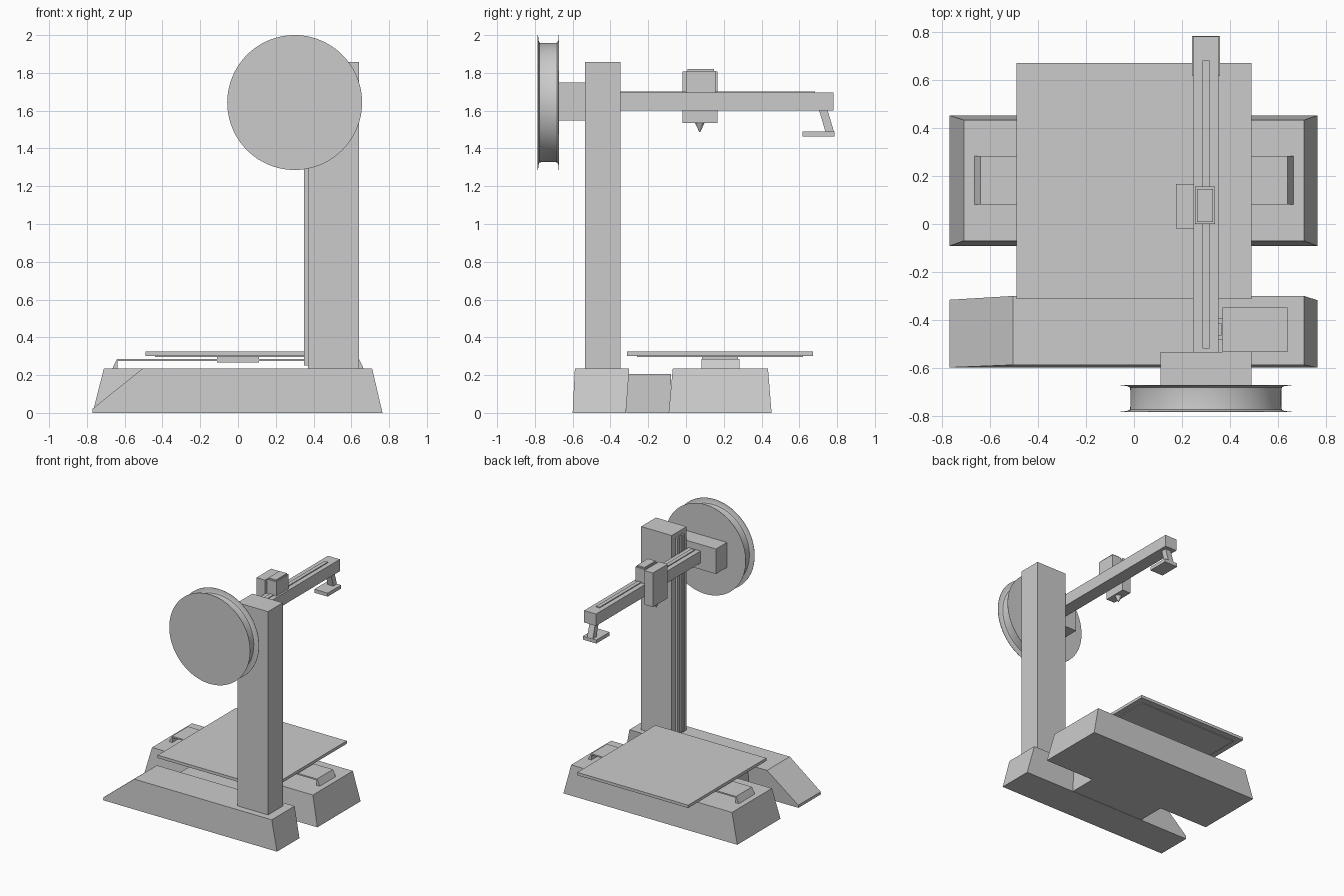
import bpy, bmesh, math

if "Cube" in bpy.data.objects:
    bpy.data.objects.remove(bpy.data.objects["Cube"])


def make(name, verts, faces):
    mesh = bpy.data.meshes.new(name)
    bm = bmesh.new()
    vs = [bm.verts.new(v) for v in verts]
    for f in faces:
        bm.faces.new([vs[i] for i in f])
    bmesh.ops.recalc_face_normals(bm, faces=bm.faces)
    bm.to_mesh(mesh)
    bm.free()
    ob = bpy.data.objects.new(name, mesh)
    bpy.context.collection.objects.link(ob)
    return ob


def loft(name, a, b):
    """Solid between two matching closed outlines."""
    n = len(a)
    sides = [(i, (i + 1) % n, n + (i + 1) % n, n + i) for i in range(n)]
    return make(name, a + b, [tuple(range(n)), tuple(range(n, 2 * n))] + sides)


def rect(x, y, z):
    return [(x[0], y[0], z), (x[1], y[0], z), (x[1], y[1], z), (x[0], y[1], z)]


def box(name, x, y, z):
    return loft(name, rect(x, y, z[0]), rect(x, y, z[1]))


def lathe(name, profile, centre, axis, seg=64):
    """Revolve (radius, height) points round the y or z axis."""
    verts, faces, m = [], [], len(profile)
    for r, h in profile:
        for i in range(seg):
            t = 2 * math.pi * i / seg
            c, s = r * math.cos(t), r * math.sin(t)
            d = (c, h, s) if axis == 'y' else (c, s, h)
            verts.append([p + q for p, q in zip(centre, d)])
    for k in range(m - 1):
        for i in range(seg):
            j = (i + 1) % seg
            faces.append((k * seg + i, k * seg + j, (k + 1) * seg + j, (k + 1) * seg + i))
    faces += [tuple(range(seg)), tuple(range((m - 1) * seg, m * seg))]
    ob = make(name, verts, faces)
    bpy.context.view_layer.objects.active = ob
    ob.select_set(True)
    bpy.ops.object.shade_smooth_by_angle(angle=math.radians(30))
    ob.select_set(False)
    return ob


# Base: front foot with sloped control end, rear foot, link between them
side = [(-0.77, 0), (0.765, 0), (0.71, 0.235), (-0.505, 0.235), (-0.77, 0.022)]
loft("front_base",
     [(x, -0.60 + 0.05 * z, z) for x, z in side],
     [(x, -0.318 + 0.075 * z, z) for x, z in side])
loft("rear_base", rect((-0.77, 0.765), (-0.092, 0.453), 0),
     rect((-0.71, 0.71), (-0.07, 0.434), 0.235))
box("base_link", (-0.335, 0.325), (-0.315, -0.08), (0, 0.205))

# Bed rail: thin bridge with sloped ends, plus bed support and plate
bridge = [(-0.665, 0.235), (-0.64, 0.286), (0.64, 0.286), (0.665, 0.235),
          (0.637, 0.235), (0.637, 0.275), (-0.637, 0.275), (-0.637, 0.235)]
loft("bed_rail", [(x, 0.082, z) for x, z in bridge], [(x, 0.283, z) for x, z in bridge])
box("bed_support", (-0.11, 0.11), (0.085, 0.275), (0.268, 0.298))
box("bed_underlay", (-0.44, 0.44), (-0.26, 0.62), (0.296, 0.303))
box("bed_plate", (-0.49, 0.49), (-0.313, 0.672), (0.302, 0.325))

# Column with a grooved guide on its inner face
box("column", (0.37, 0.64), (-0.535, -0.348), (0.235, 1.857))
box("guide_back", (0.363, 0.372), (-0.485, -0.395), (0.25, 1.82))
for i, y in enumerate((-0.485, -0.415)):
    box(f"guide_strip_{i}", (0.35, 0.371), (y, y + 0.02), (0.25, 1.82))

# Horizontal arm with raised track
box("arm", (0.247, 0.352), (-0.535, 0.782), (1.60, 1.695))
box("arm_track", (0.285, 0.315), (-0.52, 0.683), (1.69, 1.702))

# Bracket hanging from the arm tip
leg = [(0.705, 1.601), (0.75, 1.601), (0.783, 1.489), (0.738, 1.489)]
loft("tip_leg", [(0.275, y, z) for y, z in leg], [(0.325, y, z) for y, z in leg])
box("tip_plate", (0.242, 0.36), (0.617, 0.785), (1.462, 1.49))

# Print head riding on the arm
box("head_body", (0.175, 0.25), (-0.018, 0.168), (1.535, 1.807))
box("head_motor", (0.255, 0.338), (0.0, 0.157), (1.69, 1.81))
box("head_motor_cap", (0.263, 0.33), (0.008, 0.147), (1.80, 1.82))
lathe("nozzle", [(0.026, 1.537), (0.003, 1.488)], (0.212, 0.073, 0), 'z', 16)

# Spool and its mount
box("spool_mount", (0.11, 0.49), (-0.675, -0.535), (1.548, 1.748))
lathe("spool", [(0.357, -0.785), (0.357, -0.783), (0.33, -0.781), (0.317, -0.775),
                (0.315, -0.76), (0.315, -0.697), (0.317, -0.682), (0.33, -0.676),
                (0.357, -0.674), (0.357, -0.672)], (0.30, 0, 1.643), 'y', 96)
